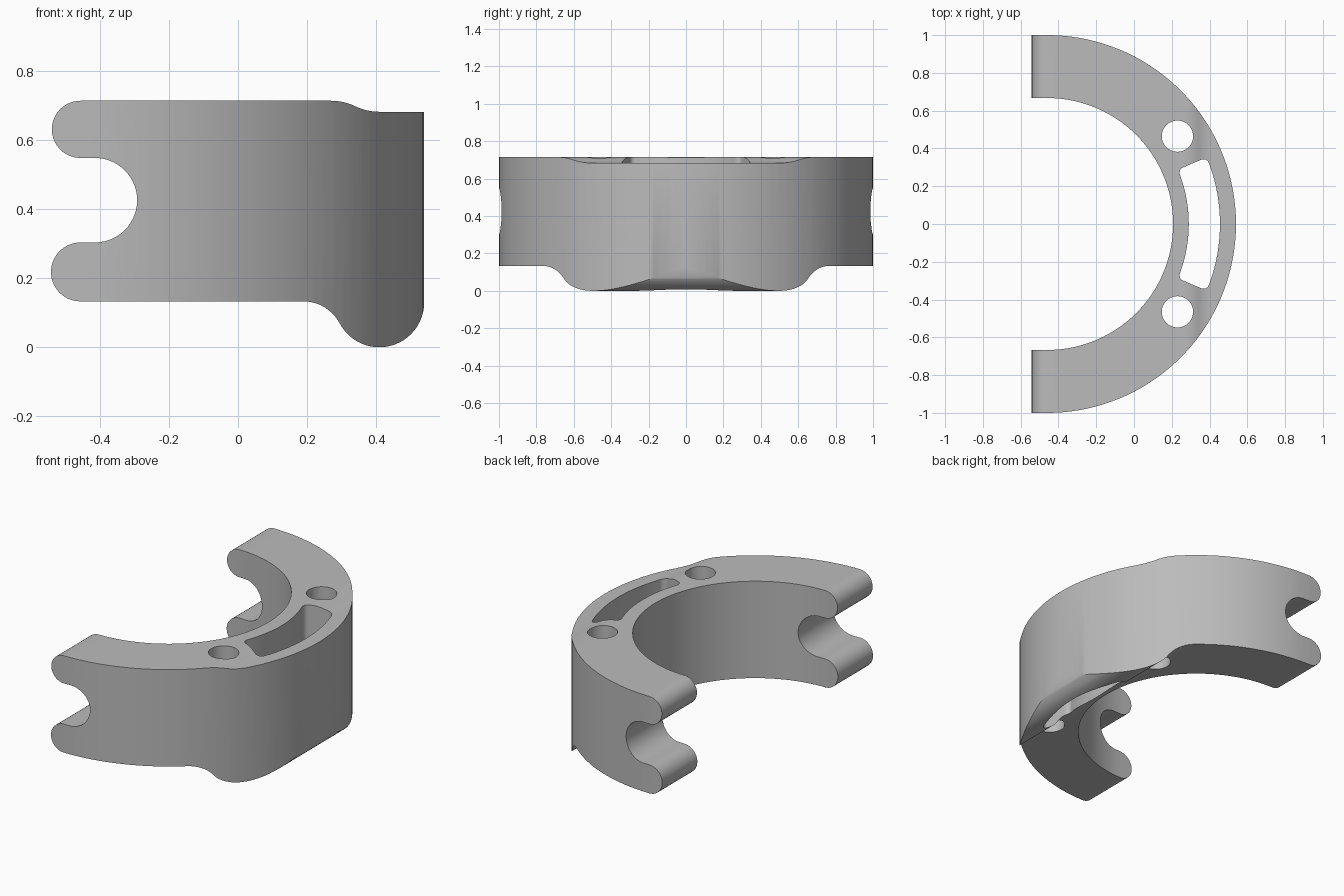
import bpy, bmesh
from math import sin, cos, radians

cube = bpy.data.objects.get("Cube")
if cube:
    bpy.data.objects.remove(cube)

grey = bpy.data.materials.new("plain_grey")
grey.use_nodes = True
grey.diffuse_color = (0.5, 0.5, 0.5, 1)
grey.node_tree.nodes["Principled BSDF"].inputs["Base Color"].default_value = (0.5, 0.5, 0.5, 1)

CX = -0.46  # axis of the half ring


def arc(cx, cy, r, a0, a1, n):
    angles = [radians(a0 + (a1 - a0) * i / n) for i in range(n + 1)]
    return [(cx + r * cos(a), cy + r * sin(a)) for a in angles]


def prism(name, outline, place, depth):
    """Extrude a 2D outline; place maps its points to 3D."""
    bm = bmesh.new()
    face = bm.faces.new([bm.verts.new(place(*p)) for p in outline])
    out = bmesh.ops.extrude_face_region(bm, geom=[face])["geom"]
    verts = [v for v in out if isinstance(v, bmesh.types.BMVert)]
    bmesh.ops.translate(bm, verts=verts, vec=depth)
    bmesh.ops.recalc_face_normals(bm, faces=bm.faces)
    mesh = bpy.data.meshes.new(name)
    bm.to_mesh(mesh)
    bm.free()
    mesh.materials.append(grey)
    obj = bpy.data.objects.new(name, mesh)
    bpy.context.collection.objects.link(obj)
    return obj


def upright(name, outline):
    return prism(name, outline, lambda x, y: (x, y, -0.2), (0, 0, 1.2))


def combine(target, tool, operation):
    mod = target.modifiers.new(operation.lower(), "BOOLEAN")
    mod.object, mod.operation, mod.solver = tool, operation, "EXACT"
    bpy.context.view_layer.objects.active = target
    bpy.ops.object.modifier_apply(modifier=mod.name)
    bpy.data.objects.remove(tool)


# Half ring plan with short straight ends
plan = [(-0.6, -1)] + arc(CX, 0, 1, -90, 90, 72) + [(-0.6, 1), (-0.6, 0.667)]
plan += arc(CX, 0, 0.667, 90, -90, 60) + [(-0.6, -0.667)]
clamp = upright("clamp_half", plan)

# Side profile: rounded lobes, notch, top step and lower lip
side = arc(-0.457, 0.632, 0.083, 270, 90, 20)
side += arc(0.27, 0.554, 0.161, 90, 64.2, 6)
side += arc(0.41, 0.844, 0.161, 244.2, 270, 6)[1:]
side += [(0.56, 0.683), (0.56, 0.13)]
side += arc(0.41, 0.13, 0.13, 0, -152.4, 24)
side += arc(0.19, 0.015, 0.118, 27.6, 90, 10)[1:]
side += arc(-0.457, 0.2185, 0.0855, 270, 90, 20)
side += arc(-0.415, 0.4265, 0.1225, -90, 90, 28)
profile = prism("side_profile", side, lambda x, z: (x, -1.2, z), (0, 2.4, 0))
combine(clamp, profile, "INTERSECT")

# Two round bolt holes
for sign in (-1, 1):
    combine(clamp, upright("bolt_hole", arc(0.23, sign * 0.465, 0.083, 0, 348.75, 31)), "DIFFERENCE")


# Curved slot with rounded corners
def corner(radius, angle, turn):
    c = radians(angle)
    return arc(CX + radius * cos(c), radius * sin(c), 0.03, turn, turn + 90, 6)


slot = arc(CX, 0, 0.915, -20.6, 20.6, 24)
slot += corner(0.885, 20.7, 20.7)[1:] + corner(0.78, 20.4, 110.4)
slot += arc(CX, 0, 0.75, 20.2, -20.2, 24)
slot += corner(0.78, -20.4, 159.6) + corner(0.885, -20.7, 249.3)[:-1]
combine(clamp, upright("slot", slot), "DIFFERENCE")

# Smooth curved walls, crisp edges
bpy.ops.object.select_all(action="DESELECT")
clamp.select_set(True)
bpy.context.view_layer.objects.active = clamp
bpy.ops.object.shade_smooth_by_angle(angle=radians(30))
